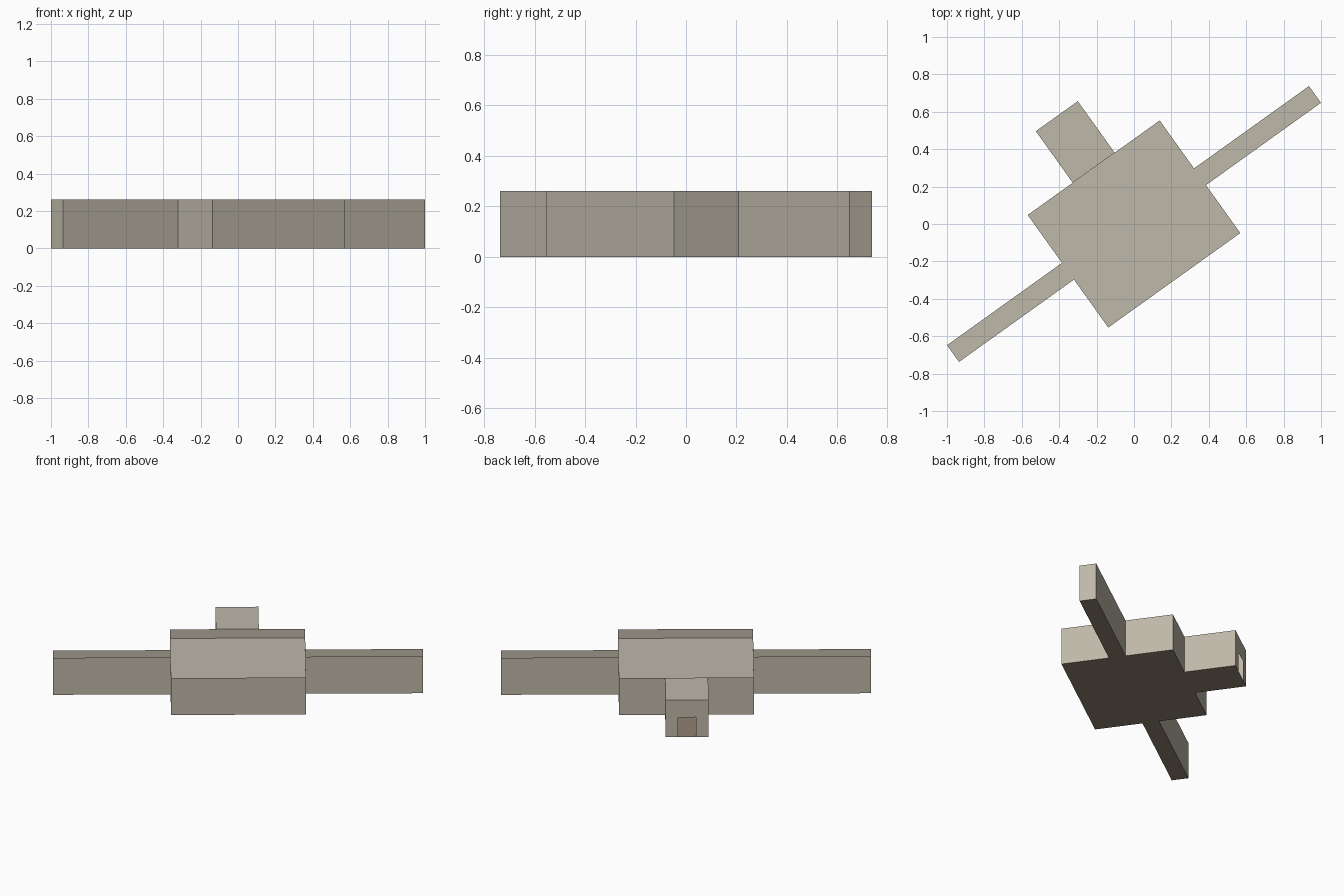
import bpy
import bmesh
from math import radians
from mathutils import Matrix

cube = bpy.data.objects.get("Cube")
if cube:
    bpy.data.objects.remove(cube, do_unlink=True)

HEIGHT = 0.262
ROOF = HEIGHT - 0.064      # roof slab sunk behind the thin parapet
TURN = Matrix.Rotation(radians(35.6), 4, 'Z')
HALF_W, HALF_D = 0.434, 0.37


def material(name, color):
    mat = bpy.data.materials.new(name)
    mat.use_nodes = True
    rgba = (*color, 1.0)
    mat.diffuse_color = rgba
    bsdf = next(n for n in mat.node_tree.nodes if n.type == 'BSDF_PRINCIPLED')
    bsdf.inputs["Base Color"].default_value = rgba
    return mat


STONE = material("pale stone", (0.52, 0.48, 0.40))
EARTH = material("brown floor", (0.27, 0.22, 0.16))


def shell(name, x0, x1, y0, y1, roof, skip=None, door=None):
    """Thin-walled room: floor, roof slab and four sheet walls."""
    bm = bmesh.new()

    def face(points, index=0):
        f = bm.faces.new([bm.verts.new(p) for p in points])
        f.material_index = index

    corners = [(x0, y0), (x1, y0), (x1, y1), (x0, y1)]
    face([(x, y, 0) for x, y in reversed(corners)], 1)
    face([(x, y, roof) for x, y in corners])
    for i, side in enumerate(("front", "left", "back", "right")):
        a, b = corners[i], corners[(i + 1) % 4]
        if side == skip:
            continue
        outline = [(*a, 0), (*b, 0), (*b, HEIGHT), (*a, HEIGHT)]
        if door and side == "back":
            # doorway notch cut into the lower edge of the wall
            w, h = door
            mid = (x0 + x1) / 2
            outline[1:1] = [(mid + w, y1, 0), (mid + w, y1, h),
                            (mid - w, y1, h), (mid - w, y1, 0)]
        face(outline)
    bmesh.ops.remove_doubles(bm, verts=bm.verts, dist=0.0001)
    mesh = bpy.data.meshes.new(name)
    bm.to_mesh(mesh)
    bm.free()
    mesh.materials.append(STONE)
    mesh.materials.append(EARTH)
    obj = bpy.data.objects.new(name, mesh)
    obj.matrix_world = TURN
    bpy.context.collection.objects.link(obj)
    return obj


# Central block with a parapet around its roof
shell("main_block", -HALF_W, HALF_W, -HALF_D, HALF_D, ROOF)

# Long narrow wings on both sides
shell("left_wing", HALF_W, 1.19, -0.055, 0.055, ROOF, skip="right")
shell("right_wing", -1.19, -HALF_W, -0.055, 0.055, ROOF, skip="left")

# Flat-roofed entrance porch with an open doorway
shell("entrance_porch", -0.138, 0.138, HALF_D, 0.709, HEIGHT,
      skip="front", door=(0.058, 0.14))
